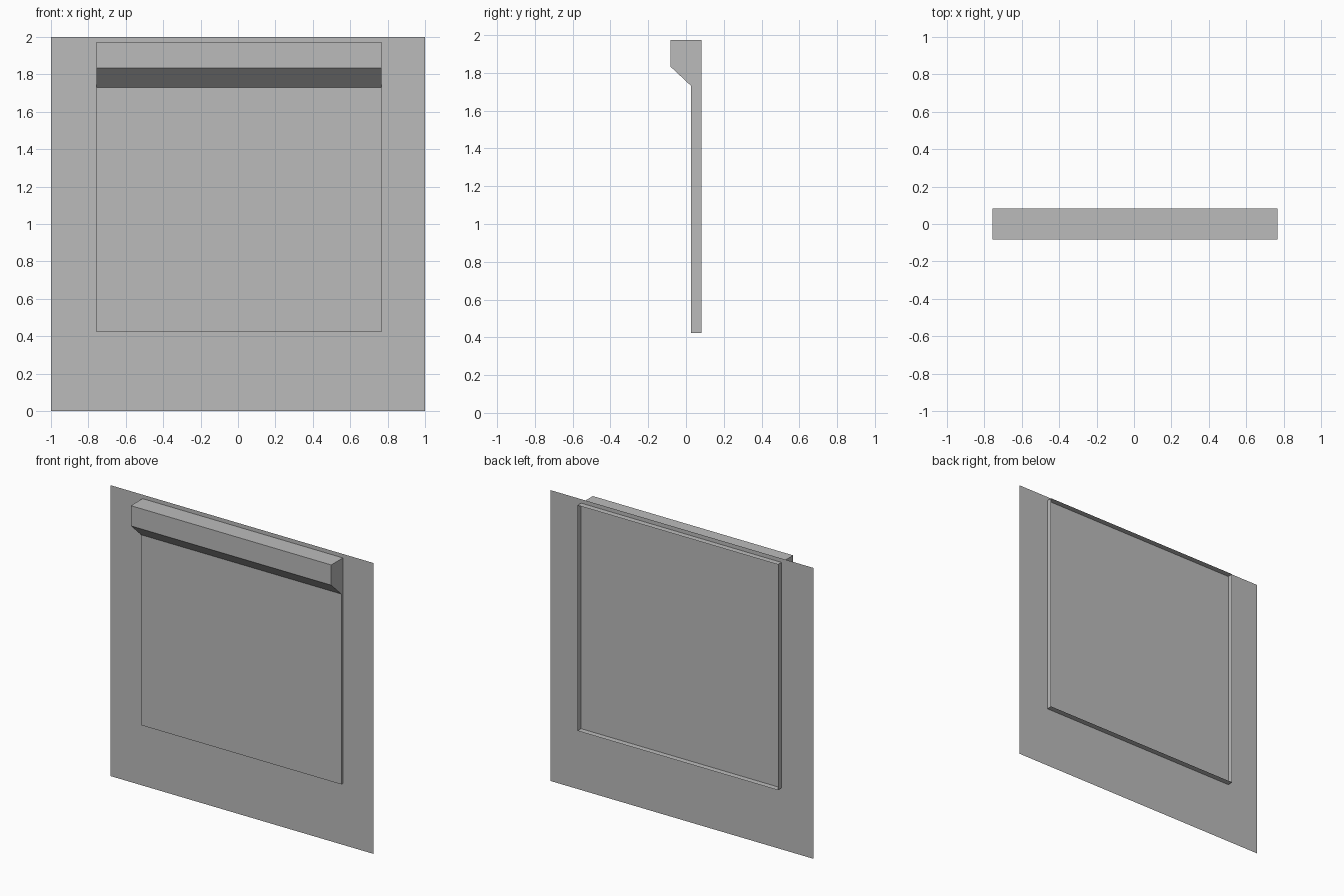
import bpy
import bmesh

cube = bpy.data.objects.get("Cube")
if cube:
    bpy.data.objects.remove(cube, do_unlink=True)

grey = bpy.data.materials.new("neutral_grey")
grey.use_nodes = True
colour = (0.5, 0.5, 0.5, 1)
grey.diffuse_color = colour
grey.node_tree.nodes["Principled BSDF"].inputs["Base Color"].default_value = colour


def add_object(name, bm):
    mesh = bpy.data.meshes.new(name)
    bm.to_mesh(mesh)
    bm.free()
    mesh.materials.append(grey)
    obj = bpy.data.objects.new(name, mesh)
    bpy.context.collection.objects.link(obj)
    return obj


# Thin square sheet standing upright
WALL_Y = 0.044
bm = bmesh.new()
bm.faces.new([bm.verts.new((x, WALL_Y, z))
              for x, z in ((-1, 0), (1, 0), (1, 2), (-1, 2))])
add_object("backing_sheet", bm)

# Hollow front panel with an overhanging, chamfered grip along its top
LEFT, RIGHT, BACK = 0.767, -0.757, 0.083
profile = [(BACK, 0.422), (0.027, 0.422), (0.027, 1.731),
           (-0.083, 1.834), (-0.083, 1.973), (BACK, 1.973)]
bm = bmesh.new()
end = bm.faces.new([bm.verts.new((RIGHT, y, z)) for y, z in profile])
swept = bmesh.ops.extrude_face_region(bm, geom=[end], use_keep_orig=True)
bmesh.ops.translate(bm, vec=(LEFT - RIGHT, 0, 0),
                    verts=[v for v in swept["geom"] if isinstance(v, bmesh.types.BMVert)])
bmesh.ops.recalc_face_normals(bm, faces=bm.faces)

# The panel is open at the back, so its rim stands proud of the sheet
open_back = [f for f in bm.faces if all(abs(v.co.y - BACK) < 0.001 for v in f.verts)]
bmesh.ops.delete(bm, geom=open_back, context="FACES_ONLY")
add_object("front_panel_with_grip", bm)
